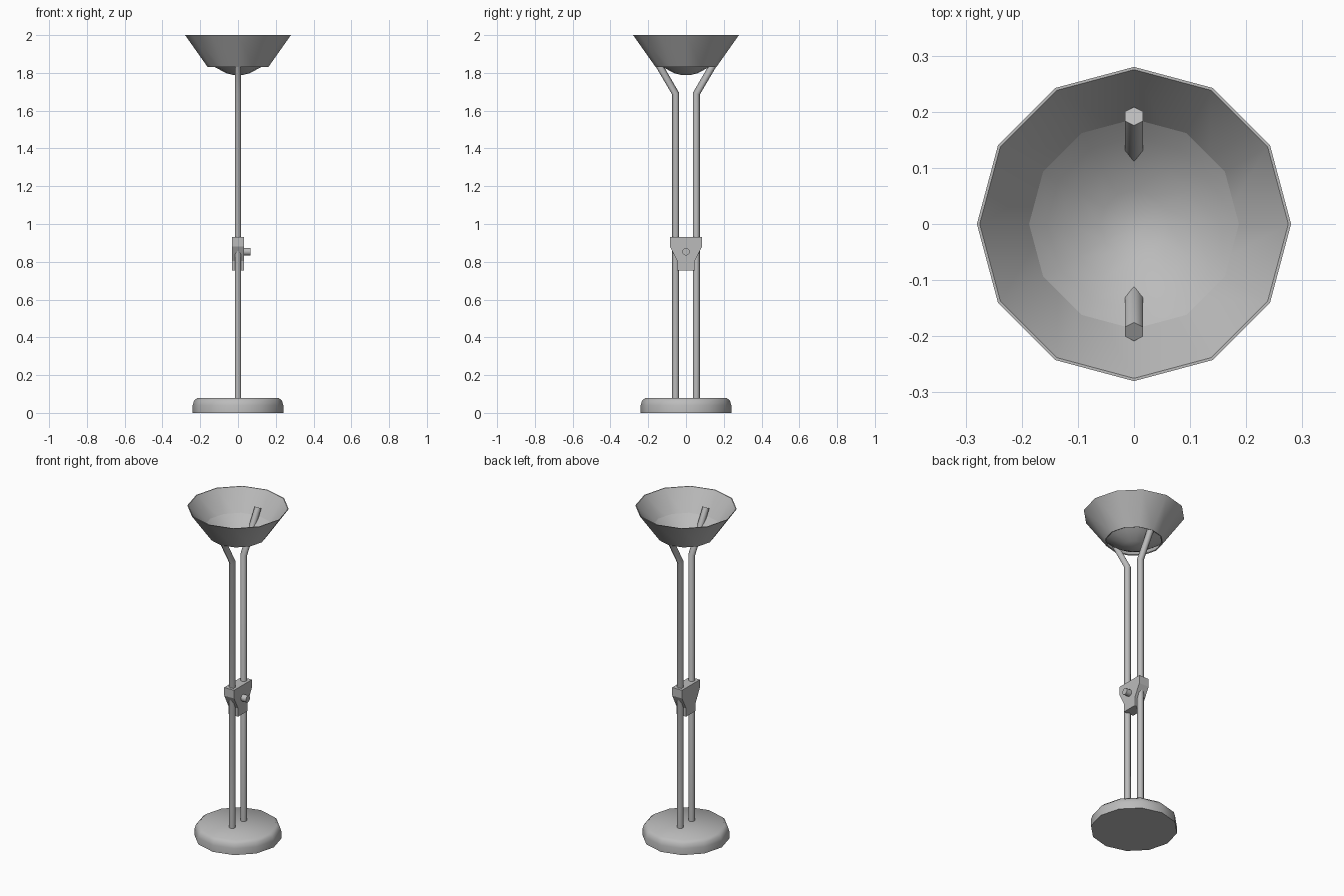
import bpy
import bmesh
from math import radians, sin, cos, tau
from mathutils import Vector, Matrix

cube = bpy.data.objects.get("Cube")
if cube:
    bpy.data.objects.remove(cube, do_unlink=True)

grey = bpy.data.materials.new("satin grey")
grey.use_nodes = True
grey.diffuse_color = (0.5, 0.5, 0.5, 1)
grey.node_tree.nodes["Principled BSDF"].inputs["Base Color"].default_value = (0.5, 0.5, 0.5, 1)


def finish(name, bm, angle):
    """Turn a bmesh into a shaded object."""
    bmesh.ops.recalc_face_normals(bm, faces=bm.faces)
    mesh = bpy.data.meshes.new(name)
    bm.to_mesh(mesh)
    bm.free()
    mesh.materials.append(grey)
    obj = bpy.data.objects.new(name, mesh)
    bpy.context.collection.objects.link(obj)
    bpy.ops.object.select_all(action='DESELECT')
    obj.select_set(True)
    bpy.context.view_layer.objects.active = obj
    bpy.ops.object.shade_smooth_by_angle(angle=radians(angle))
    return obj


def skin(bm, rings, closed=False):
    """Bridge successive rings of vertices with quads."""
    pairs = list(zip(rings, rings[1:]))
    if closed:
        pairs.append((rings[-1], rings[0]))
    for a, b in pairs:
        n = len(a)
        for i in range(n):
            j = (i + 1) % n
            bm.faces.new((a[i], a[j], b[j], b[i]))


def lathe(name, profile, angle, sides=12, closed=False, caps=()):
    """Spin (radius, height) points around z; caps lists ring indices to fill."""
    bm = bmesh.new()
    rings = [[bm.verts.new((r * cos(tau * i / sides), r * sin(tau * i / sides), z))
              for i in range(sides)] for r, z in profile]
    skin(bm, rings, closed)
    for k in caps:
        bm.faces.new(rings[k])
    return finish(name, bm, angle)


# Rounded foot
lathe("base", [(0.24, 0), (0.24, 0.04), (0.233, 0.064), (0.215, 0.08)], 50, caps=(0, -1))

# Flared shade, a thin open shell
lathe("shade", [(0.28, 2), (0.16, 1.83), (0.154, 1.833), (0.275, 2)], 40, closed=True)

# Shallow bowl resting inside the shade
lathe("bowl", [(0.187, 1.88), (0.155, 1.853), (0.115, 1.826), (0.06, 1.798), (0.02, 1.788)],
      60, caps=(-1,))


# Hexagonal rods that bend outwards below the shade
def rod(name, side):
    bm = bmesh.new()
    stations = [(0.055, 0.07, 0), (0.055, 1.69, 15), (0.192, 1.925, 30)]
    rings = []
    for y, z, tilt in stations:
        turn = Matrix.Rotation(radians(-tilt * side), 3, 'X')
        rings.append([bm.verts.new(Vector((0, y * side, z)) + turn @ Vector(
            (0.019 * sin(tau * i / 6), 0.019 * cos(tau * i / 6), 0))) for i in range(6)])
    skin(bm, rings)
    bm.faces.new(rings[0])
    bm.faces.new(rings[-1])
    finish(name, bm, 65)


rod("front_rod", -1)
rod("back_rod", 1)

# Tapered clamp joining the rods
half = [(0.085, 0.93), (0.085, 0.88), (0.046, 0.805), (0.046, 0.755)]
outline = half + [(-y, z) for y, z in reversed(half)]
bm = bmesh.new()
plates = [[bm.verts.new((x, y, z)) for y, z in outline] for x in (-0.033, 0.033)]
skin(bm, plates)
for plate in plates:
    bm.faces.new(plate)
finish("clamp", bm, 20)

# Knob on the left face of the clamp
bm = bmesh.new()
bmesh.ops.create_cone(bm, cap_ends=True, segments=12, radius1=0.02, radius2=0.02, depth=0.045,
                      matrix=Matrix.Translation((0.044, 0, 0.853)) @ Matrix.Rotation(radians(90), 4, 'Y'))
finish("knob", bm, 40)
